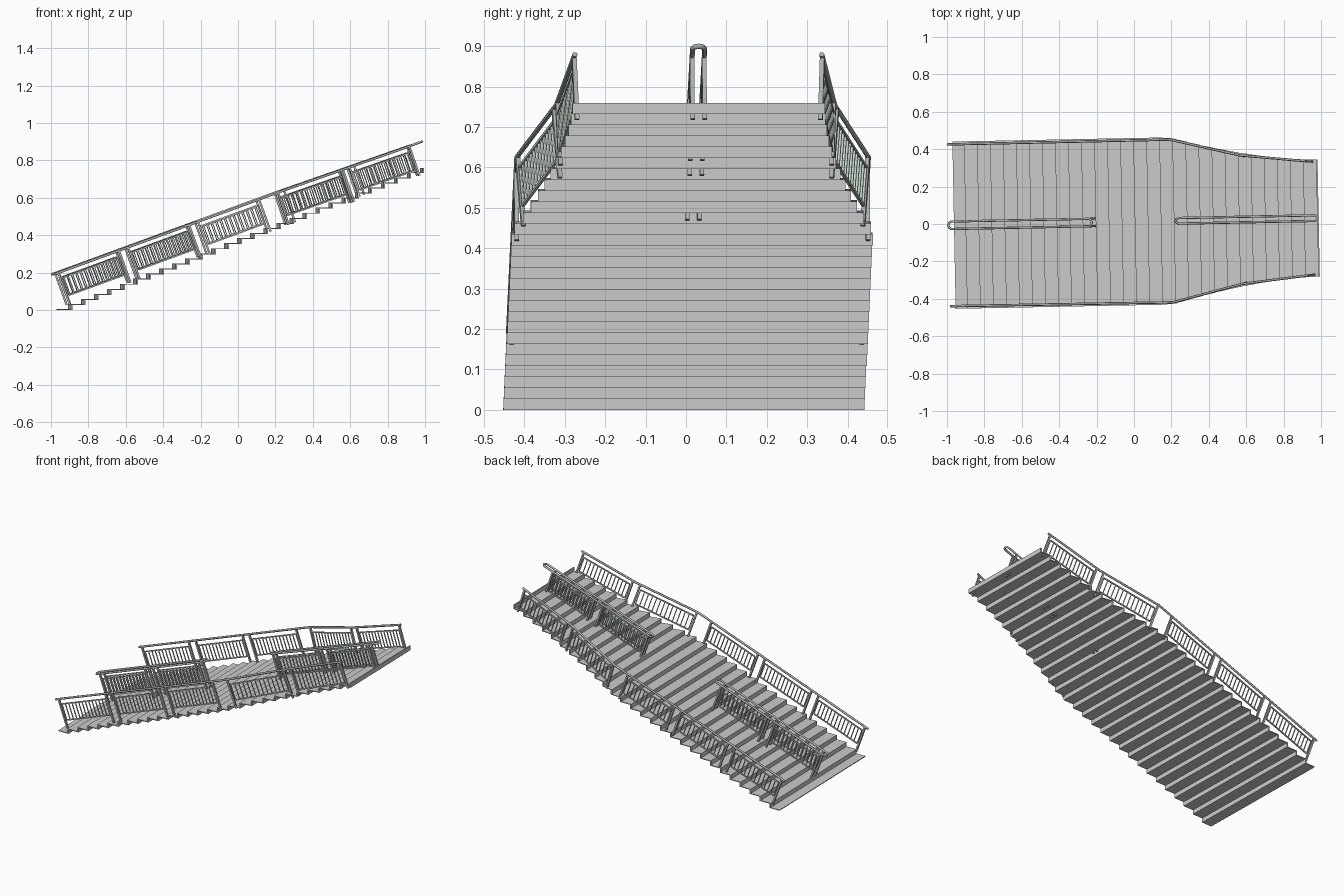
import bpy, bmesh, math
from mathutils import Vector

if "Cube" in bpy.data.objects:
    bpy.data.objects.remove(bpy.data.objects["Cube"])

ROT, YOFF = 0.0195, 0.0125      # the whole flight is turned slightly about z
N, U0, U1, RISE = 28, -0.9625, 0.9875, 0.0271
RUN = (U1 - U0) / N


def mat(name, c):
    m = bpy.data.materials.new(name)
    m.diffuse_color = (*c, 1)
    m.use_nodes = True
    m.node_tree.nodes["Principled BSDF"].inputs["Base Color"].default_value = m.diffuse_color
    return m


RAIL = mat("rail_metal", (0.42, 0.45, 0.43))
INFILL = mat("infill_metal", (0.58, 0.66, 0.60))


def place(ob, m=None):
    bpy.context.collection.objects.link(ob)
    ob.rotation_euler.z = ROT
    ob.location.y = YOFF
    if m:
        ob.data.materials.append(m)


def finish(bm, name, m=None):
    bmesh.ops.recalc_face_normals(bm, faces=bm.faces)
    me = bpy.data.meshes.new(name)
    bm.to_mesh(me)
    bm.free()
    place(bpy.data.objects.new(name, me), m)


def hexa(bm, pts):
    v = [bm.verts.new(p) for p in pts]
    for f in ((0, 1, 2, 3), (4, 5, 6, 7), (0, 1, 5, 4), (1, 2, 6, 5), (2, 3, 7, 6), (3, 0, 4, 7)):
        bm.faces.new([v[i] for i in f])


def bar(bm, p, q, side, w):
    """Square bar from p to q; side is a direction across it."""
    a = side.normalized() * w / 2
    b = (q - p).normalized().cross(a)
    ring = (a + b, b - a, -a - b, a - b)
    hexa(bm, [p + r for r in ring] + [q + r for r in ring])


def half_width(u):
    t = max(0.0, min(1.0, (0.99 - u) / 0.79))
    return 0.3125 + 0.1345 * t ** 1.7


def rail_z(x):
    return 0.187 + 0.366 * (x + 1) if x < 0.2 else 0.626 + 0.35 * (x - 0.2)


def side_y(x):
    pts = ((-1, 0.4325), (0.2, 0.435), (0.57, 0.344), (0.93, 0.305))
    for (xa, ya), (xb, yb) in zip(pts, pts[1:]):
        if x <= xb:
            return ya + (yb - ya) * (x - xa) / (xb - xa)
    return pts[-1][1]


def rail(name, pts, closed=False):
    cu = bpy.data.curves.new(name, 'CURVE')
    cu.dimensions = '3D'
    cu.bevel_depth, cu.bevel_resolution, cu.use_fill_caps = 0.0065, 1, True
    sp = cu.splines.new('POLY')
    sp.points.add(len(pts) - 1)
    for s, p in zip(sp.points, pts):
        s.co = (*p, 1)
    sp.use_cyclic_u = closed
    place(bpy.data.objects.new(name, cu), RAIL)


def panels(name, spans, yf):
    """Leaning posts with a barred frame between them."""
    posts, fill = bmesh.new(), bmesh.new()
    for xa, xb in spans:
        p, q = (Vector((x, yf(x), rail_z(x))) for x in (xa, xb))
        t = (q - p).normalized()
        down = (t * t.z - Vector((0, 0, 1))).normalized()
        across = t.cross(down)
        foot = 0.182 if xa < 0.5 else 0.165
        for e in (p, q):
            bar(posts, e, e + down * foot, across, 0.011)
        a, b = p + t * 0.012, q - t * 0.012
        for d in (0.032, 0.132):
            bar(fill, a + down * d, b + down * d, across, 0.007)
        for i in range(14):
            s = a.lerp(b, i / 13)
            bar(fill, s + down * 0.032, s + down * 0.132, across, 0.005)
    finish(posts, name + "_posts", RAIL)
    finish(fill, name + "_infill", INFILL)


# folded treads and risers
treads, risers = bmesh.new(), bmesh.new()
for k in range(N):
    a, b, z = U0 + k * RUN, U0 + (k + 1) * RUN, k * RISE
    wa, wb = half_width(a), half_width(b)
    hexa(treads, [(x, y, h) for h in (z, z + 0.005)
                  for x, y in ((a - 0.008 * (k > 0), -wa), (b, -wb), (b, wb), (a - 0.008 * (k > 0), wa))])
    top = z + RISE + (0.001 if k == N - 1 else 0)
    hexa(risers, [(x, y, h) for h in (z + 0.001, top)
                  for x, y in ((b - 0.008, -wb), (b, -wb), (b, wb), (b - 0.008, wb))])
finish(treads, "stair_treads")
finish(risers, "stair_risers")

# side railings, mirrored left and right
LOW = [(-0.97, -0.645), (-0.596, -0.27), (-0.222, 0.104)]
UP = [(0.205, 0.545), (0.59, 0.91)]
for name, s in (("front_side", -1), ("back_side", 1)):
    rail(name + "_handrail", [(x, s * side_y(x), rail_z(x)) for x in (-0.991, 0.2, 0.57, 0.925)])
    panels(name, LOW + UP, lambda x, s=s: s * side_y(x))

# centre railings: paired rails closed by chamfered loop ends
for name, xa, xb, h, spans in (
        ("lower_centre", -0.993, -0.225, 0.02, [(-0.96, -0.645), (-0.59, -0.27)]),
        ("upper_centre", 0.222, 0.983, 0.015, [(0.245, 0.56), (0.62, 0.91)])):
    c = 0.016
    loop = [(xa + c, -h), (xb - c, -h), (xb - c * 0.3, -h * 0.65), (xb, 0), (xb - c * 0.3, h * 0.65),
            (xb - c, h), (xa + c, h), (xa + c * 0.3, h * 0.65), (xa, 0), (xa + c * 0.3, -h * 0.65)]
    rail(name + "_handrail", [(x, y, rail_z(x)) for x, y in loop], True)
    for side, s in (("front", -1), ("back", 1)):
        panels(f"{name}_{side}", spans, lambda x, s=s, h=h: s * h)
